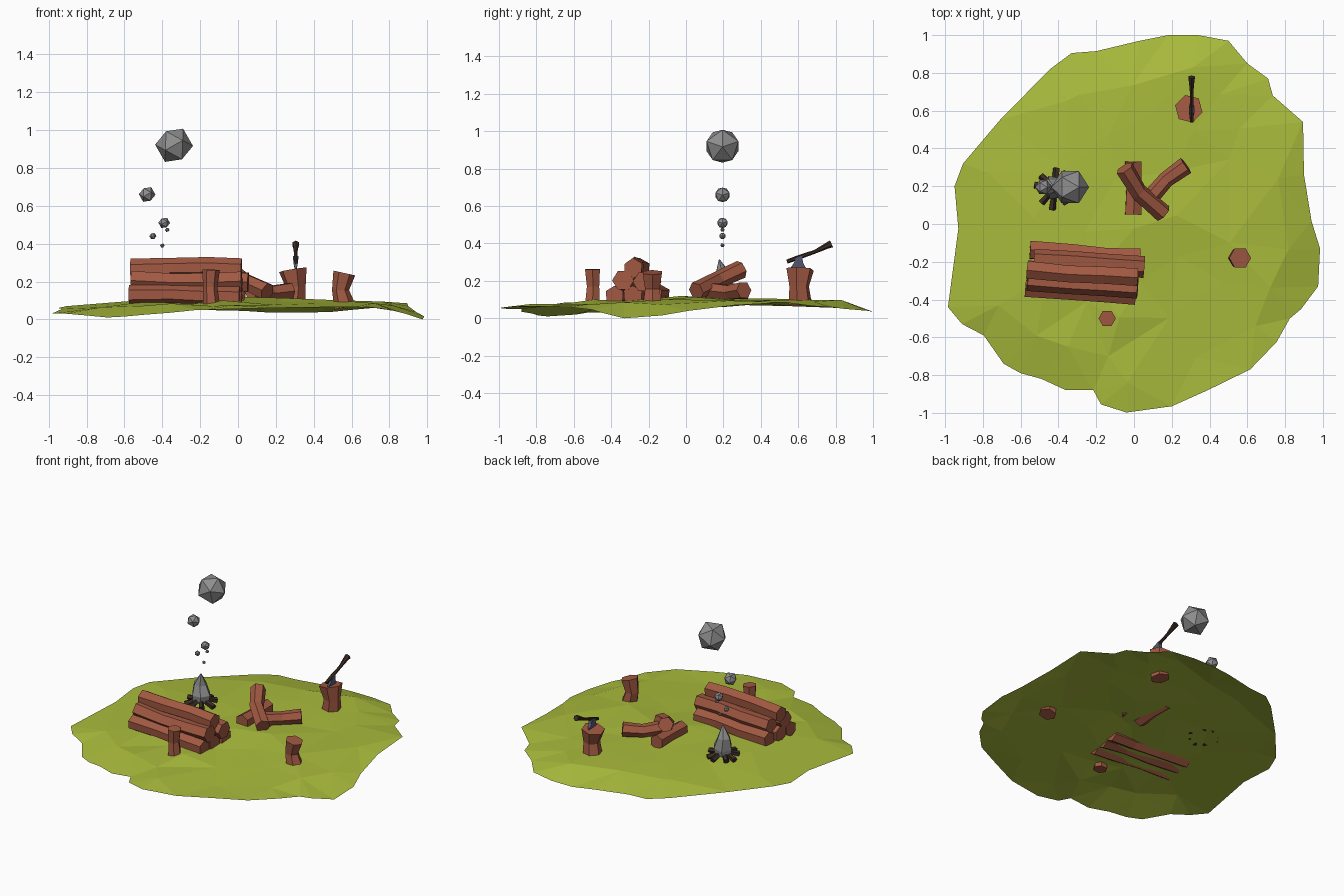
import bpy, bmesh, math, random
from mathutils import Vector, Matrix
from mathutils.geometry import delaunay_2d_cdt

if "Cube" in bpy.data.objects:
    bpy.data.objects.remove(bpy.data.objects["Cube"])

random.seed(4)


def material(name, rgb):
    m = bpy.data.materials.new(name)
    m.diffuse_color = (*rgb, 1)
    m.use_nodes = True
    m.node_tree.nodes["Principled BSDF"].inputs["Base Color"].default_value = m.diffuse_color
    return m


GRASS = material("grass", (0.40, 0.50, 0.045))
WOOD = material("wood", (0.36, 0.10, 0.055))
CHAR = material("charred_wood", (0.045, 0.025, 0.018))
STEEL = material("steel", (0.10, 0.12, 0.19))
SMOKE = material("smoke", (0.27, 0.27, 0.27))


def finish(name, bm, mat=None):
    bmesh.ops.recalc_face_normals(bm, faces=bm.faces)
    me = bpy.data.meshes.new(name)
    bm.to_mesh(me)
    bm.free()
    if mat:
        me.materials.append(mat)
    ob = bpy.data.objects.new(name, me)
    bpy.context.collection.objects.link(ob)
    return ob


def tube(name, path, radii, mat, sides=6, jitter=0.0, roll=0.0):
    """Faceted closed tube along a path, one radius per path point."""
    path = [Vector(p) for p in path]
    bm = bmesh.new()
    wobble = [1 + random.uniform(-jitter, jitter) for _ in range(sides)]
    rings = []
    for i, p in enumerate(path):
        t = (path[min(i + 1, len(path) - 1)] - path[max(i - 1, 0)]).normalized()
        ref = Vector((0, 0, 1)) if abs(t.z) < 0.8 else Vector((0, 1, 0))
        u = t.cross(ref).normalized()
        v = u.cross(t)
        ring = []
        for k in range(sides):
            a = roll + 2 * math.pi * k / sides
            ring.append(bm.verts.new(p + (u * math.cos(a) + v * math.sin(a)) * radii[i] * wobble[k]))
        rings.append(ring)
    for a, b in zip(rings, rings[1:]):
        for k in range(sides):
            n = (k + 1) % sides
            bm.faces.new((a[k], a[n], b[n], b[k]))
    bm.faces.new(rings[0])
    bm.faces.new(rings[-1])
    return finish(name, bm, mat)


# Ground: irregular low-poly sheet, gently domed
outline = [
    (-.33, .905, .05), (-.2, .915, .05), (.03, .97, .045), (.18, 1, .035), (.34, 1, .035), (.5, .97, .04),
    (.6, .85, .05), (.71, .77, .06), (.735, .68, .065), (.895, .54, .085), (.9, .26, .07), (.94, .015, .04),
    (.985, -.13, .015), (.975, -.33, 0), (.885, -.45, .03), (.825, -.5, .045), (.755, -.625, .06),
    (.615, -.77, .065), (.39, -.88, .065), (.2, -.965, .06), (-.04, -.998, .055), (-.175, -.955, .05),
    (-.215, -.88, .05), (-.36, -.88, .035), (-.49, -.82, .025), (-.6, -.79, .015), (-.69, -.74, .01),
    (-.795, -.59, .02), (-.91, -.53, .03), (-.985, -.44, .03), (-.93, -.025, .055), (-.95, .2, .06),
    (-.905, .32, .07), (-.71, .55, .065), (-.445, .82, .055)]
pts = list(outline)
for scale, stride in ((.8, 2), (.56, 3), (.3, 5), (0, 40)):
    for x, y, _ in outline[::stride]:
        x = x * scale + random.uniform(-.05, .05)
        y = y * scale + random.uniform(-.05, .05)
        z = .108 + .018 * y - .04 * (x * x + y * y) + random.uniform(-.012, .012)
        pts.append((x, y, z))
n = len(outline)
res = delaunay_2d_cdt([Vector(p[:2]) for p in pts], [(i, (i + 1) % n) for i in range(n)], [], 1, 1e-5)
bm = bmesh.new()
gv = [bm.verts.new((co.x, co.y, pts[src[0]][2])) for co, src in zip(res[0], res[3])]
for f in res[2]:
    bm.faces.new([gv[i] for i in f])
finish("ground", bm, GRASS)

# Log pile: rows of three, two and one
pile_turn = Matrix.Rotation(math.radians(-4), 3, "Z")
row_specs = [(.125, (-.1, 0, .1), .053, 0), (.2, (-.06, .06), .057, .01), (.27, (-.004,), .054, -.01)]
for r, (z, offsets, rad, shift) in enumerate(row_specs):
    for c, oy in enumerate(offsets):
        dx = shift + random.uniform(-.018, .018)
        path = []
        for s in (-.5, -.12, .2, .5):
            local = Vector((s * .585 + dx, oy + random.uniform(-.007, .007), random.uniform(-.006, .006)))
            path.append(pile_turn @ local + Vector((-.263, -.262, z)))
        tube(f"pile_log_{r}_{c}", path, (rad, rad * .95, rad * .97, rad), WOOD,
             jitter=.07, roll=random.choice((0, .52)))

# Upright stumps with pinched waists
tube("front_stump", [(-.14, -.5, .065), (-.147, -.497, .17), (-.142, -.5, .262)], (.046, .038, .046), WOOD)
tube("right_stump", [(.565, -.18, .065), (.542, -.18, .155), (.562, -.18, .245)], (.057, .045, .059), WOOD)
tube("chopping_stump", [(.295, .61, .078), (.305, .605, .17), (.29, .61, .262)], (.064, .054, .076), WOOD, roll=.25)

# Loose logs: two on the ground, one leaning across
tube("loose_log_back", [(-.003, .05, .135), (0, .19, .137), (-.003, .33, .14)], (.05, .046, .05), WOOD, roll=.5)
tube("loose_log_side", [(.07, .12, .15), (.17, .235, .138), (.275, .31, .15)], (.046, .043, .048), WOOD)
tube("leaning_log", [(-.05, .295, .262), (.025, .17, .205), (.155, .055, .145)], (.05, .046, .05), WOOD, roll=.2)

# Axe: handle and wedge head stuck in the stump
tube("axe_handle", [(.305, .54, .303), (.305, .60, .325), (.305, .69, .356), (.305, .75, .386), (.305, .778, .398)],
     (.011, .012, .010, .016, .020), CHAR, roll=.5)
bm = bmesh.new()
profile = [(.555, .262), (.60, .25), (.645, .262), (.625, .298), (.622, .335), (.586, .322), (.578, .298)]
half = [.002, .002, .002, .012, .014, .014, .012]
sides = [[bm.verts.new((.305 + s * h, y, z)) for (y, z), h in zip(profile, half)] for s in (-1, 1)]
for side in sides:
    bm.faces.new(side)
for k in range(len(profile)):
    m = (k + 1) % len(profile)
    bm.faces.new((sides[0][k], sides[0][m], sides[1][m], sides[1][k]))
finish("axe_head", bm, STEEL)

# Campfire: splayed charred sticks around a twisted grey plume
fx, fy = -.42, .19
for i in range(8):
    a = 2 * math.pi * i / 8 + random.uniform(-.2, .2)
    d = Vector((math.cos(a), math.sin(a), 0))
    c = Vector((fx, fy, 0))
    length = random.uniform(.09, .115)
    tube(f"fire_stick_{i}", [c + d * length + Vector((0, 0, .108)), c + d * .06 + Vector((0, 0, .12)),
                             c + d * .02 + Vector((0, 0, .14))], (.02, .017, .018), CHAR, sides=5)
tube("smoke_plume", [(fx, fy, .12), (fx + .004, fy, .165), (fx - .008, fy + .005, .235), (fx + .01, fy - .012, .312)],
     (.06, .066, .045, .004), SMOKE, sides=6, jitter=.15)

# Rising smoke puffs
puffs = [(-.338, .92, .1), (-.48, .66, .044), (-.39, .51, .031), (-.45, .44, .019), (-.374, .473, .012), (-.40, .39, .012)]
for i, (x, z, r) in enumerate(puffs):
    bm = bmesh.new()
    bmesh.ops.create_icosphere(bm, subdivisions=1, radius=r,
                               matrix=Matrix.Translation((x, .195, z)) @ Matrix.Rotation(.5, 4, "Y"))
    finish(f"smoke_puff_{i}", bm, SMOKE)
